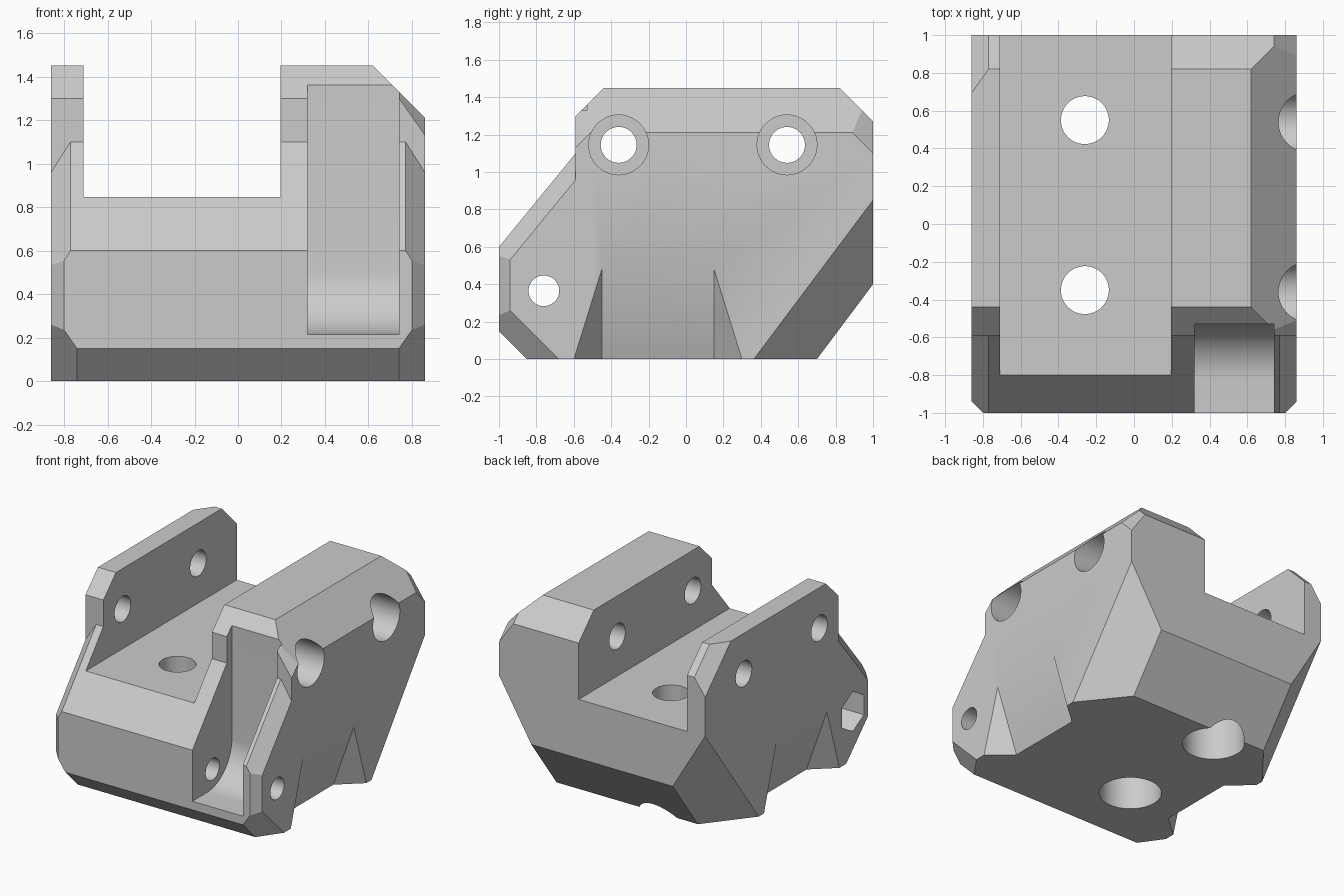
import bpy, bmesh, math
from mathutils import Vector

cube = bpy.data.objects.get("Cube")
if cube:
    bpy.data.objects.remove(cube, do_unlink=True)

gray = bpy.data.materials.new("plain gray")
gray.use_nodes = True
gray.diffuse_color = (0.6, 0.6, 0.6, 1)
gray.node_tree.nodes["Principled BSDF"].inputs["Base Color"].default_value = (0.6, 0.6, 0.6, 1)

HALF = 0.86          # half width of the bracket
TOP = 1.45


def to_object(bm, name):
    bmesh.ops.recalc_face_normals(bm, faces=bm.faces)
    mesh = bpy.data.meshes.new(name)
    bm.to_mesh(mesh)
    bm.free()
    ob = bpy.data.objects.new(name, mesh)
    bpy.context.collection.objects.link(ob)
    mesh.materials.append(gray)
    return ob


def box(name, x0, x1, y0, y1, z0, z1):
    bm = bmesh.new()
    bmesh.ops.create_cube(bm, size=1)
    for v in bm.verts:
        v.co = ((x0 + x1) / 2 + v.co.x * (x1 - x0),
                (y0 + y1) / 2 + v.co.y * (y1 - y0),
                (z0 + z1) / 2 + v.co.z * (z1 - z0))
    return to_object(bm, name)


def trim(ob, planes):
    """Keep the part where normal . point <= distance, for every plane."""
    bm = bmesh.new()
    bm.from_mesh(ob.data)
    for normal, dist in planes:
        n = Vector(normal)
        cut = bmesh.ops.bisect_plane(
            bm, geom=bm.verts[:] + bm.edges[:] + bm.faces[:], dist=1e-5,
            plane_co=n * (dist / n.length_squared), plane_no=n, clear_outer=True)
        edges = [e for e in cut["geom_cut"] if isinstance(e, bmesh.types.BMEdge)]
        if len(edges) > 2:
            bmesh.ops.contextual_create(bm, geom=edges)
    bmesh.ops.recalc_face_normals(bm, faces=bm.faces)
    bm.to_mesh(ob.data)
    bm.free()


def side_chamfer(normal, dist, size, sides=(1, -1)):
    """Planes bevelling the edges between a face and the side walls."""
    return [((s, normal[1], normal[2]), HALF + dist - size) for s in sides]


def prism(name, points, x0, x1):
    """Extrude a (y, z) outline along x."""
    bm = bmesh.new()
    face = bm.faces.new([bm.verts.new((x0, y, z)) for y, z in points])
    ext = bmesh.ops.extrude_face_region(bm, geom=[face])
    for v in ext["geom"]:
        if isinstance(v, bmesh.types.BMVert):
            v.co.x = x1
    return to_object(bm, name)


def ring(y, z, r, count=48, turn=0.0):
    return [(y + r * math.cos(turn + math.tau * i / count),
             z + r * math.sin(turn + math.tau * i / count)) for i in range(count)]


def bore_x(y, z, r, x0, x1):
    return prism("bore", ring(y, z, r), x0, x1)


def bore_z(x, y, r, z0, z1):
    ob = prism("bore", ring(-x, y, r), z0, z1)
    for v in ob.data.vertices:      # turn the x axis prism upright
        v.co = (-v.co.y, v.co.z, v.co.x)
    bm = bmesh.new()
    bm.from_mesh(ob.data)
    bmesh.ops.recalc_face_normals(bm, faces=bm.faces)
    bm.to_mesh(ob.data)
    bm.free()
    return ob


def combine(ob, other, operation="DIFFERENCE"):
    mod = ob.modifiers.new("combine", "BOOLEAN")
    mod.operation = operation
    mod.solver = "EXACT"
    mod.object = other
    bpy.context.view_layer.objects.active = ob
    bpy.ops.object.modifier_apply(modifier=mod.name)
    bpy.data.objects.remove(other, do_unlink=True)


# Main block with bevelled top and rear edges
R = math.sqrt(0.5)
rear_top = ((0, R, R), 2.27 * R)
front_top = ((0, -R, R), 1.89 * R)
rear_low = ((0, 0.8, -0.6), 0.56)
body = box("bracket_body", -HALF, HALF, -0.59, 1, 0, TOP)
trim(body, [rear_top, front_top, rear_low, ((1, 0, 1), 2.07)]
     + side_chamfer(*rear_low, 0.27)
     + side_chamfer(*rear_top, 0.12, (1,))
     + side_chamfer(*rear_top, 0.09, (-1,))
     + side_chamfer(*front_top, 0.12, (1,)))

# Sloping nose with bevelled corners
slope_n = Vector((0, -0.5, 0.41)).normalized()
slope = (slope_n, slope_n.dot(Vector((0, -1, 0.6))))
chin = ((0, -R, -R), 0.85 * R)
nose = box("nose", -HALF, HALF, -1, -0.5, 0, TOP)
trim(nose, [slope, chin]
     + side_chamfer(*slope, 0.09)
     + side_chamfer((0, -1, 0), 1, 0.06)
     + side_chamfer(*chin, 0.12))
combine(body, nose, "UNION")

# Long channel between the two walls
combine(body, box("channel", -0.71, 0.195, -1.2, 1.2, 0.845, 1.7))

# Lever slot in the nose, with a rounded floor
arc = [(-0.825 + 0.295 * math.sin(a), 0.51 - 0.295 * math.cos(a))
       for a in (math.pi / 2 * i / 16 for i in range(17))]
combine(body, prism("slot", [(-1.1, 0.215)] + arc + [(-0.53, 1.6), (-1.1, 1.6)], 0.32, 0.74))

# Tapered notches at the foot of both side walls
for s in (1, -1):
    bm = bmesh.new()
    for x, z, y0, y1 in ((0.669, -0.06, -0.45, 0.15),
                         (0.9, -0.06, -0.653, 0.353),
                         (0.9, 0.593, -0.45, 0.15)):
        bm.verts.new((s * x, y0, z))
        bm.verts.new((s * x, y1, z))
    bmesh.ops.convex_hull(bm, input=bm.verts[:])
    combine(body, to_object(bm, "notch"))

# Cross bolt holes with head recesses in the thick wall
for y in (-0.36, 0.54):
    combine(body, bore_x(y, 1.145, 0.096, -1, 1))
    combine(body, bore_x(y, 1.145, 0.16, 0.45, 1))

# Floor bolt holes, wider underneath
for y in (-0.35, 0.55):
    combine(body, bore_z(-0.26, y, 0.127, -0.1, 1))
    combine(body, bore_z(-0.26, y, 0.217, -0.1, 0.5))

# Hinge pin hole with a six-sided nut pocket
combine(body, bore_x(-0.76, 0.365, 0.082, -1, 1))
combine(body, prism("nut_pocket", ring(-0.76, 0.365, 0.15, 6, math.pi / 6), -1, -0.62))

# Smooth bores, crisp edges
for o in bpy.context.selected_objects:
    o.select_set(False)
body.select_set(True)
bpy.context.view_layer.objects.active = body
bpy.ops.object.shade_smooth_by_angle(angle=math.radians(20))
